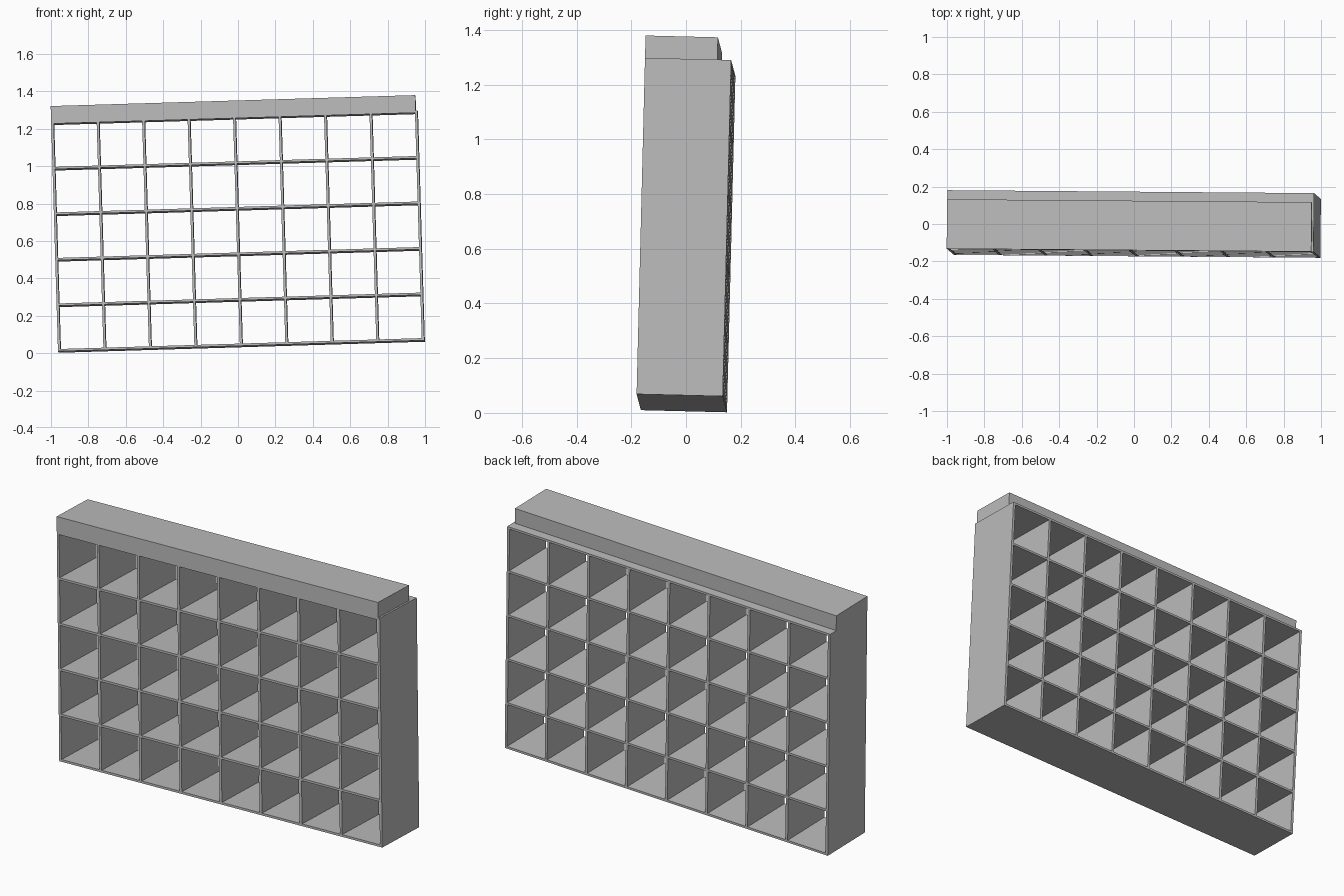
import bpy
import bmesh
from mathutils import Matrix, Vector

cube = bpy.data.objects.get("Cube")
if cube:
    bpy.data.objects.remove(cube, do_unlink=True)

# Overall size of the cubby rack
W, D, H = 1.96, 0.315, 1.23
COLS, ROWS = 8, 5
WALL, SHELF = 0.014, 0.012

# One plain grey for everything
grey = bpy.data.materials.new("plain grey")
grey.use_nodes = True
grey.diffuse_color = (0.5, 0.5, 0.5, 1)
grey.node_tree.nodes["Principled BSDF"].inputs["Base Color"].default_value = (0.5, 0.5, 0.5, 1)

# The whole rack leans slightly
ex = Vector((1, -0.008, 0.03)).normalized()
ey = Vector((-0.03, 0.025, 1)).cross(ex).normalized()
ez = ex.cross(ey)
lean = Matrix.Translation((0, 0, 0.65)) @ Matrix((ex, ey, ez)).transposed().to_4x4()


def boards(name, boxes):
    """Make one object from (centre, size) boxes in the rack's own frame."""
    bm = bmesh.new()
    for centre, size in boxes:
        bmesh.ops.create_cube(bm, size=1, matrix=Matrix.Translation(centre) @ Matrix.Diagonal((*size, 1)))
    mesh = bpy.data.meshes.new(name)
    bm.to_mesh(mesh)
    bm.free()
    mesh.materials.append(grey)
    obj = bpy.data.objects.new(name, mesh)
    bpy.context.collection.objects.link(obj)
    obj.matrix_world = lean
    return obj


# Outer side walls
side_x = (W - WALL) / 2
for name, s in (("left_side", 1), ("right_side", -1)):
    boards(name, [((s * side_x, 0, 0), (WALL, D, H))])

# Bottom, inner shelves and top, between the sides
pitch_z = (H - SHELF) / ROWS
levels = [-(H - SHELF) / 2 + i * pitch_z for i in range(ROWS + 1)]
for i, z in enumerate(levels):
    name = "bottom_panel" if i == 0 else "top_panel" if i == ROWS else f"shelf_{i}"
    boards(name, [((0, 0, z), (W - 2 * WALL, D, SHELF))])

# Upright dividers, one piece per row
pitch_x = 2 * side_x / COLS
for c in range(1, COLS):
    x = -side_x + c * pitch_x
    boards(f"divider_{c}", [((x, 0, z + pitch_z / 2), (WALL, D, pitch_z - SHELF))
                            for z in levels[:-1]])

# Solid beam on top, flush with the front and set in from the back
x0, x1 = -W / 2, W / 2 - 0.01
y0, y1 = -D / 2, 0.107
beam_h = 0.082
boards("top_beam", [(((x0 + x1) / 2, (y0 + y1) / 2, (H + beam_h) / 2), (x1 - x0, y1 - y0, beam_h))])
